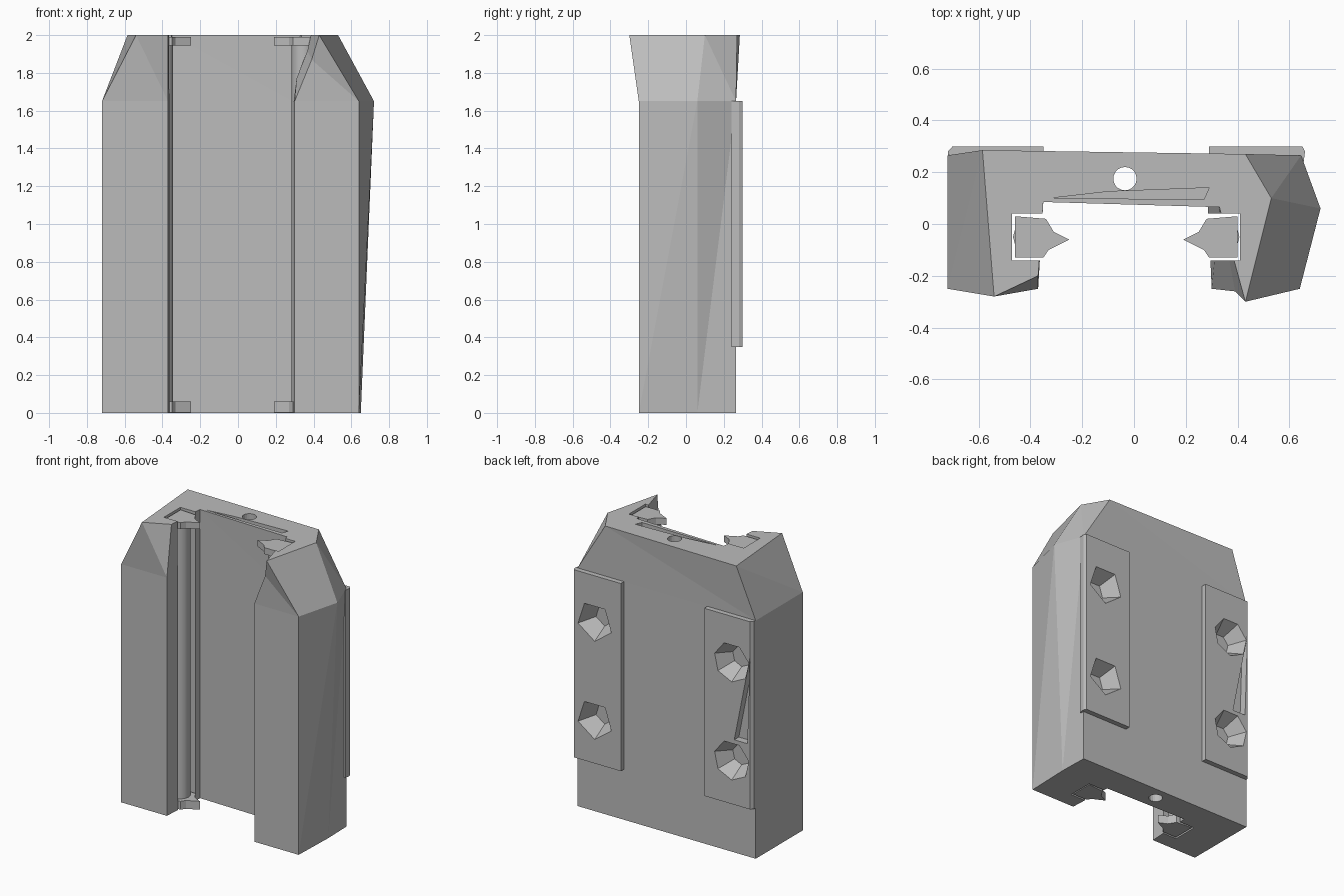
import bpy, bmesh, math
from mathutils import Matrix, Vector

cube = bpy.data.objects.get("Cube")
if cube:
    bpy.data.objects.remove(cube, do_unlink=True)

gray = bpy.data.materials.new("matte gray")
gray.use_nodes = True
COLOR = (0.5, 0.5, 0.5, 1)
gray.diffuse_color = COLOR
gray.node_tree.nodes["Principled BSDF"].inputs["Base Color"].default_value = COLOR

MID_X = -0.03  # centre line of the channel


def finish(bm, name):
    bmesh.ops.recalc_face_normals(bm, faces=bm.faces[:])
    mesh = bpy.data.meshes.new(name)
    bm.to_mesh(mesh)
    bm.free()
    mesh.materials.append(gray)
    ob = bpy.data.objects.new(name, mesh)
    bpy.context.collection.objects.link(ob)
    return ob


def prism(name, outline, start, end, axis="z"):
    """Extrude an xy outline along z, or an xz outline along y."""
    bm = bmesh.new()
    rings = []
    for d in (start, end):
        rings.append([bm.verts.new((a, b, d) if axis == "z" else (a, d, b))
                      for a, b in outline])
    n = len(outline)
    for i in range(n):
        j = (i + 1) % n
        bm.faces.new((rings[0][i], rings[0][j], rings[1][j], rings[1][i]))
    bm.faces.new(rings[0])
    bm.faces.new(rings[1])
    return finish(bm, name)


def box(name, x0, x1, y0, y1, z0, z1):
    return prism(name, [(x0, y0), (x1, y0), (x1, y1), (x0, y1)], z0, z1)


def cone(name, center, r1, r2, depth, sides, rot=None):
    bm = bmesh.new()
    m = Matrix.Translation(Vector(center)) @ (rot or Matrix())
    bmesh.ops.create_cone(bm, cap_ends=True, segments=sides, radius1=r1,
                          radius2=r2, depth=depth, matrix=m)
    return finish(bm, name)


def flip(outline):
    return [(2 * MID_X - x, y) for x, y in outline]


# Main body: a U section through three levels, the top one tapered
bottom = [(-.72, -.25, 0), (-.72, .265, 0), (.645, .265, 0), (.65, .06, 0), (.64, -.25, 0),
          (.3, -.25, 0), (.285, .07, 0), (-.35, .085, 0), (-.37, -.25, 0)]
middle = [(x, y, 1.65) for x, y, z in bottom]
middle[3] = (.72, .06, 1.65)
top = [(-.54, -.28, 2), (-.585, .285, 2), (.43, .27, 2), (.53, .1, 2), (.43, -.3, 2),
       (.39, -.26, 1.87), (.33, .065, 2), (-.35, .085, 2), (-.37, -.2, 2)]
bm = bmesh.new()
low, mid, high = [[bm.verts.new(p) for p in ring] for ring in (bottom, middle, top)]
n = len(low)
for i in range(n):
    j = (i + 1) % n
    bm.faces.new((low[i], low[j], mid[i]))
    bm.faces.new((low[j], mid[j], mid[i]))
    bm.faces.new((mid[i], mid[j], high[j]))
    bm.faces.new((mid[i], high[j], high[i]))
for ring in (low, high):
    for idx in ((0, 1, 7, 8), (1, 2, 6, 7), (2, 3, 6), (3, 4, 6), (4, 5, 6)):
        bm.faces.new([ring[k] for k in idx])
body = finish(bm, "body")

# Raised mounting plates on the back
right_plate = prism("right_back_plate", [(-.718, .24), (-.35, .24), (-.35, .3),
                                         (-.70, .3), (-.718, .28)], .35, 1.65)
left_plate = prism("left_back_plate", [(.29, .24), (.655, .24), (.66, .28),
                                       (.65, .3), (.29, .3)], .35, 1.65)

# Cutters: bolt pits, damage wedge, vertical hole, top slot, rod grooves
to_back = Matrix.Rotation(-math.pi / 2, 4, "X")
cutters = []
for x, sides in ((.49, 5), (-.56, 7)):
    for z in (.65, 1.33):
        cutters.append(cone("pit_cutter", (x, .25, z), .07, .14, .12, sides, to_back))
cutters.append(prism("wedge_cutter", [(-.7, 1.4), (-.68, .8), (-.58, .8)], .25, .32, "y"))
cutters.append(cone("hole_cutter", (-.035, .175, 1), .045, .045, 2.4, 20))
cutters.append(prism("slot_cutter", [(-.32, .1), (.27, .095), (.29, .14), (-.1, .125)], 1.97, 2.1))
groove = [(-.47, -.14), (-.3, -.14), (-.3, .04), (-.47, .04)]
cutters.append(prism("groove_cutter", groove, -.1, 2.1))
cutters.append(prism("groove_cutter", flip(groove), -.1, 2.1))

for cutter in cutters:
    cutter.hide_render = True
for part in (body, right_plate, left_plate):
    for cutter in cutters:
        is_back = cutter.name.startswith(("pit", "wedge"))
        if part != body and not is_back:
            continue
        mod = part.modifiers.new("cut", "BOOLEAN")
        mod.operation = "DIFFERENCE"
        mod.solver = "EXACT"
        mod.object = cutter
    bpy.context.view_layer.update()
    graph = bpy.context.evaluated_depsgraph_get()
    mesh = bpy.data.meshes.new_from_object(part.evaluated_get(graph))
    part.modifiers.clear()
    part.data = mesh
for cutter in cutters:
    bpy.data.objects.remove(cutter, do_unlink=True)

# Guide rods in the grooves, with pointed end clips
clip = [(-.46, -.13), (-.35, -.13), (-.33, -.1), (-.25, -.06), (-.31, -.03), (-.34, .02), (-.46, .03)]
for side, x, outline in (("right", -.405, clip), ("left", .345, flip(clip))):
    rod = cone(side + "_guide_rod", (x, -.05, .99), .062, .062, 1.94, 12)
    for face in rod.data.polygons:
        face.use_smooth = abs(face.normal.z) < .5
    prism(side + "_lower_clip", outline, .002, .06)
    prism(side + "_upper_clip", outline, 1.945, 1.99)
